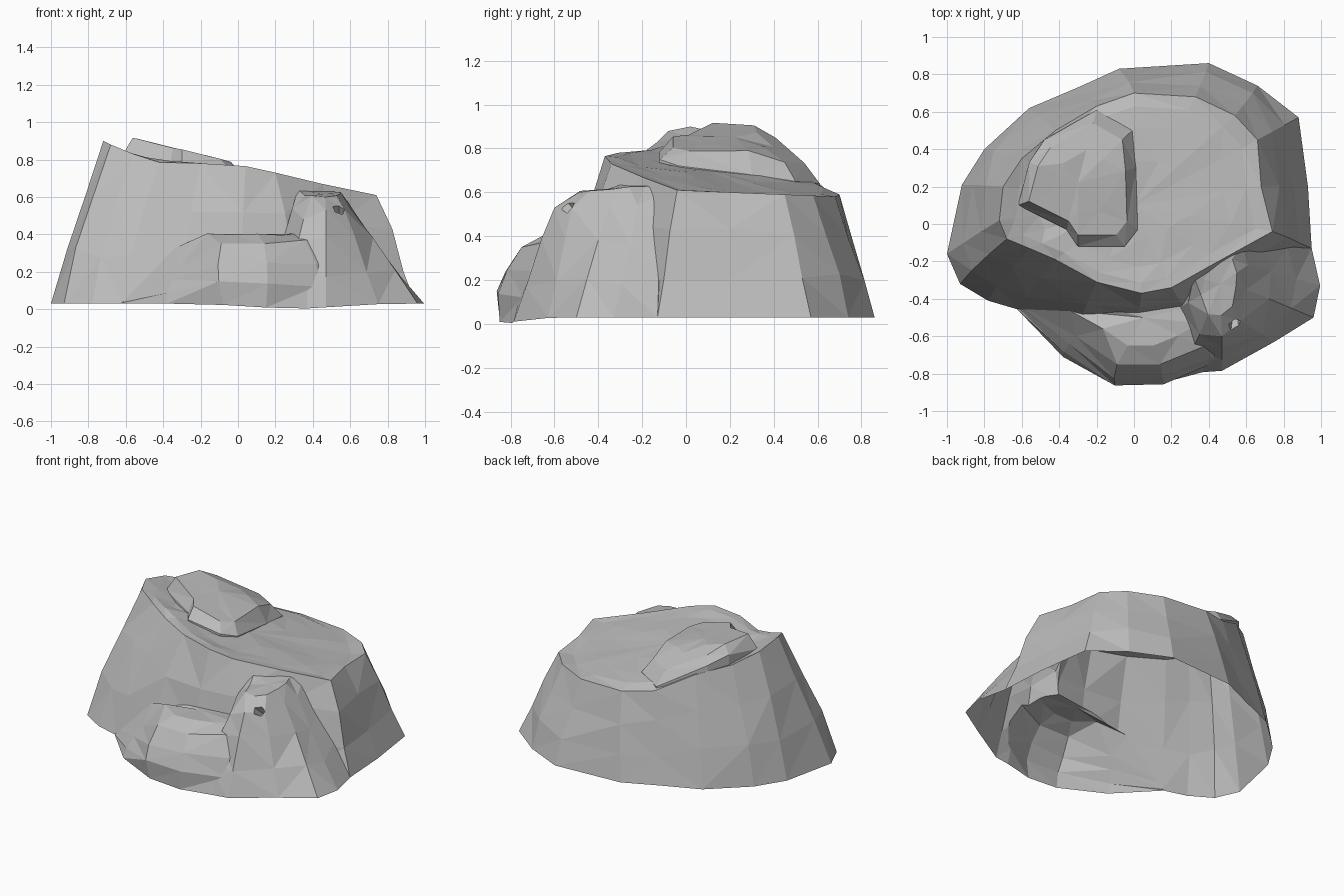
import bpy
import bmesh
import math
import random
from mathutils import Vector

random.seed(4)
GROUND = 0.03

default_cube = bpy.data.objects.get("Cube")
if default_cube:
    bpy.data.objects.remove(default_cube, do_unlink=True)

# One stone colour
stone = bpy.data.materials.new("grey_stone")
stone.use_nodes = True
stone.diffuse_color = (0.5, 0.5, 0.5, 1)
stone.node_tree.nodes["Principled BSDF"].inputs["Base Color"].default_value = stone.diffuse_color


def rough(amount):
    return random.uniform(-amount, amount)


def make_object(name, bm):
    bmesh.ops.recalc_face_normals(bm, faces=bm.faces)
    mesh = bpy.data.meshes.new(name)
    bm.to_mesh(mesh)
    bm.free()
    mesh.materials.append(stone)
    obj = bpy.data.objects.new(name, mesh)
    bpy.context.collection.objects.link(obj)
    return obj


def loft_rock(name, pairs, centre, bulge, height, chamfer, insets, jitter=0.012):
    """Closed rock: foot outline to rim outline, then inset rings to a crown.
    Each pair holds foot x, foot y, rim x, rim y, rim z.
    Bulge swells the front; chamfer is how far in the top reaches its height."""
    bm = bmesh.new()
    middle = Vector((centre[0], centre[1], 0))
    feet = [Vector((p[0], p[1], GROUND)) for p in pairs]
    rims = [Vector(p[2:]) for p in pairs]
    rings = [[f - Vector((0, 0, 0.15)) for f in feet]]
    for t in (0, 0.33, 0.68, 1):
        ring = []
        for foot, rim in zip(feet, rims):
            point = foot.lerp(rim, t)
            out = point - middle
            out.z = 0
            out.normalize()
            swell = 4 * t * (1 - t) * bulge * max(0.2, -out.y)
            if 0 < t < 1:
                swell += rough(jitter)
                point.z += rough(2 * jitter)
            ring.append(point + out * swell)
        rings.append(ring)
    for s in insets:
        ring = []
        for rim in rims:
            x = rim.x + (centre[0] - rim.x) * s
            y = rim.y + (centre[1] - rim.y) * s
            blend = min(1, s / chamfer)
            z = rim.z * (1 - blend) + height(x, y) * blend
            ring.append(Vector((x, y, z + rough(jitter / 2))))
        rings.append(ring)
    loops = [[bm.verts.new(p) for p in ring] for ring in rings]
    count = len(pairs)
    for low, high in zip(loops, loops[1:]):
        for i in range(count):
            j = (i + 1) % count
            bm.faces.new((low[i], low[j], high[j], high[i]))
    crown = bm.verts.new((centre[0], centre[1], height(*centre)))
    for i in range(count):
        bm.faces.new((loops[-1][i], loops[-1][(i + 1) % count], crown))
    bm.faces.new(list(reversed(loops[0])))
    bmesh.ops.triangulate(bm, faces=bm.faces)
    return make_object(name, bm)


def combine(body, part, operation):
    modifier = body.modifiers.new("combine", "BOOLEAN")
    modifier.operation = operation
    modifier.solver = "EXACT"
    modifier.object = part
    bpy.context.view_layer.objects.active = body
    bpy.ops.object.modifier_apply(modifier=modifier.name)
    bpy.data.objects.remove(part, do_unlink=True)


# Main boulder with a plateau sloping to the back and left
def plateau(x, y):
    return 0.715 - 0.15 * x - 0.13 * y


boulder = loft_rock("boulder", [
    (.95, -.13, .74, -.04, .61), (.93, .2, .68, .2, .6),
    (.88, .57, .66, .45, .59), (.66, .74, .54, .58, .585),
    (.4, .86, .33, .68, .58), (-.08, .83, 0, .7, .59),
    (-.3, .73, -.2, .63, .62), (-.56, .62, -.42, .5, .74),
    (-.8, .4, -.6, .35, .8), (-.92, .21, -.7, .2, .86),
    (-1, -.16, -.72, .02, .9), (-.93, -.32, -.68, -.08, .88),
    (-.78, -.41, -.56, -.13, .83), (-.61, -.46, -.42, -.19, .785),
    (-.3, -.55, -.2, -.31, .78), (0, -.51, .04, -.37, .765),
    (.3, -.45, .2, -.34, .73), (.6, -.28, .45, -.2, .67),
], (0, .1), 0.05, plateau, .2, (.12, .3, .6))


# Low mound on the plateau
def mound_top(x, y):
    return 0.91 - 0.24 * (x + 0.54) - 0.45 * max(y - 0.32, 0)


mound = loft_rock("mound", [
    (-.62, .1, -.62, .1, .82), (-.36, -.03, -.36, -.03, .785),
    (-.3, -.12, -.3, -.12, .785), (-.05, -.12, -.05, -.12, .75),
    (.02, -.03, .02, -.03, .72), (.01, .3, .01, .3, .68),
    (-.01, .5, -.01, .5, .65), (-.2, .61, -.2, .61, .64),
    (-.48, .45, -.48, .45, .8), (-.56, .33, -.56, .33, .85),
], (-.3, .22), 0, mound_top, .18, (.18, .55), 0.004)


# Low shelf along the front, running down to the ground at one end
def shelf_top(x, y):
    return 0.4 + 0.8 * min(0, x + 0.25)


shelf = loft_rock("front_shelf", [
    (-.64, -.44, -.6, -.44, .07), (-.38, -.71, -.31, -.6, .23),
    (-.08, -.85, -.09, -.75, .35), (.15, -.85, .14, -.75, .35),
    (.45, -.77, .36, -.66, .37), (.7, -.6, .55, -.55, .35),
    (.7, -.4, .55, -.4, .4), (.3, -.2, .3, -.25, .42),
    (-.2, -.25, -.2, -.3, .4), (-.55, -.33, -.5, -.35, .1),
], (.05, -.5), 0.05, shelf_top, .4, (.4,))

# Taller block at the front corner
block = loft_rock("corner_block", [
    (.25, -.8, .35, -.59, .48), (.47, -.785, .47, -.6, .53),
    (.75, -.63, .57, -.52, .53), (.96, -.5, .6, -.35, .54),
    (.995, -.33, .61, -.22, .54), (.95, -.13, .57, -.1, .6),
    (.6, .1, .5, 0, .6), (.2, -.15, .32, -.28, .64),
    (.15, -.5, .29, -.42, .54),
], (.46, -.32), 0, lambda x, y: 0.65 + 0.1 * y, .4, (.4,))

for part in (mound, shelf, block):
    combine(boulder, part, "UNION")

# Small pit in the corner block
pit_mesh = bmesh.new()
bmesh.ops.create_cone(pit_mesh, cap_ends=True, segments=5, radius1=0.02,
                      radius2=0.04, depth=0.12)
pit = make_object("pit_cutter", pit_mesh)
pit.hide_render = True
pit.location = (.54, -.52, .52)
pit.rotation_euler = (math.radians(50), 0, 0)
bpy.context.view_layer.update()
combine(boulder, pit, "DIFFERENCE")

# Trim the underside to an open, slightly uneven foot
bm = bmesh.new()
bm.from_mesh(boulder.data)
bmesh.ops.bisect_plane(bm, geom=bm.verts[:] + bm.edges[:] + bm.faces[:],
                       plane_co=(0, 0, GROUND), plane_no=(0, 0, 1),
                       clear_inner=True)
for v in bm.verts:
    if v.co.z < GROUND + 0.001 and v.co.y < -0.5:
        v.co.z = min(GROUND, 0.06 * abs(v.co.x - 0.3))
bmesh.ops.triangulate(bm, faces=bm.faces)
bm.to_mesh(boulder.data)
bm.free()
boulder.name = "rock"
